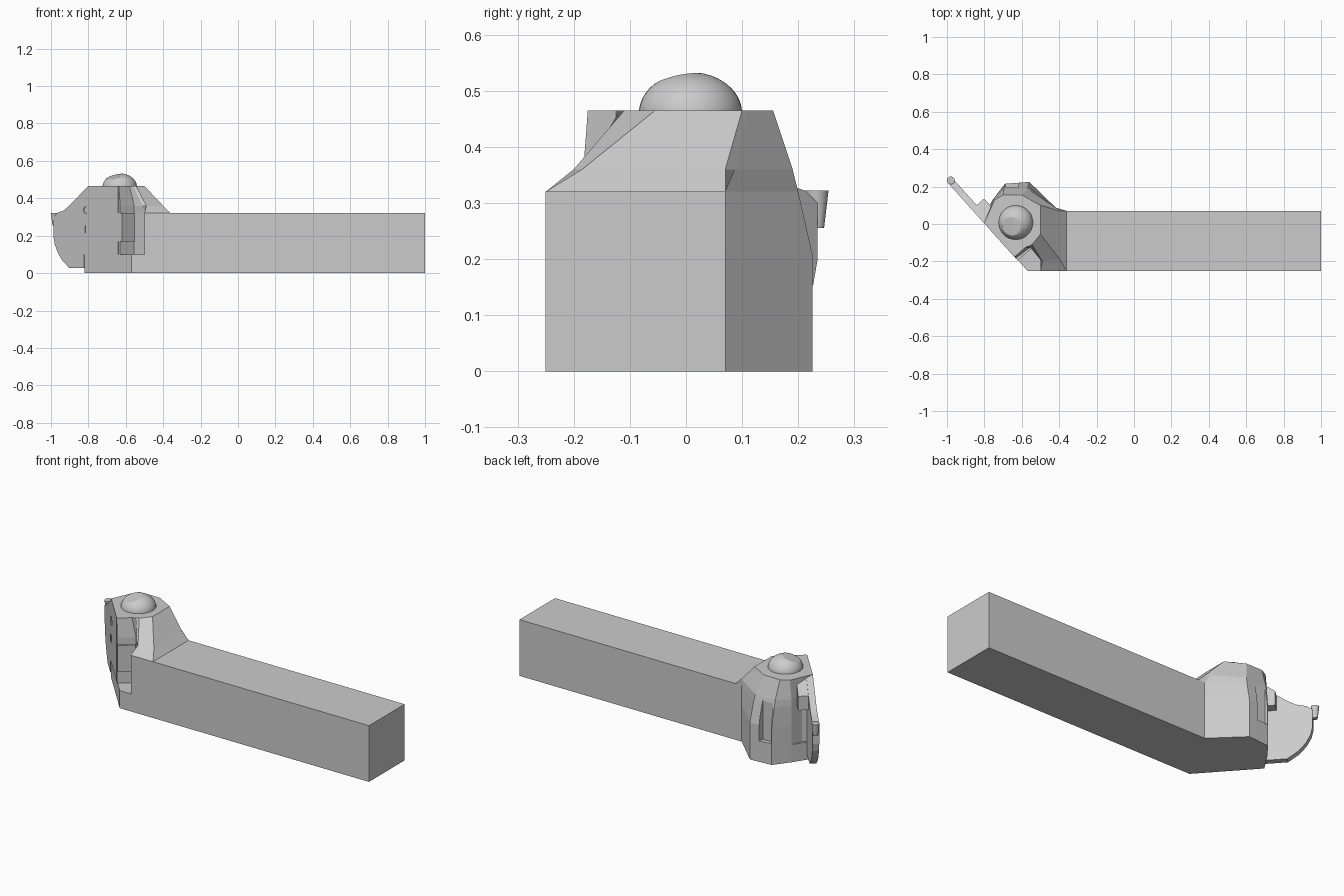
import bpy, bmesh, math
from mathutils import Vector

if "Cube" in bpy.data.objects:
    bpy.data.objects.remove(bpy.data.objects["Cube"])

steel = bpy.data.materials.new("satin steel")
steel.diffuse_color = (0.6, 0.6, 0.6, 1)
steel.use_nodes = True
steel.node_tree.nodes["Principled BSDF"].inputs["Base Color"].default_value = steel.diffuse_color


def finish(name, bm):
    bmesh.ops.recalc_face_normals(bm, faces=bm.faces)
    me = bpy.data.meshes.new(name)
    bm.to_mesh(me)
    bm.free()
    ob = bpy.data.objects.new(name, me)
    bpy.context.collection.objects.link(ob)
    me.materials.append(steel)
    return ob


def loft(name, rings):
    """Closed solid through rings of equal point count."""
    bm = bmesh.new()
    vs = [[bm.verts.new(p) for p in r] for r in rings]
    n = len(vs[0])
    for a, b in zip(vs, vs[1:]):
        for i in range(n):
            bm.faces.new((a[i], a[(i + 1) % n], b[(i + 1) % n], b[i]))
    bm.faces.new(vs[0][::-1])
    bm.faces.new(vs[-1])
    return finish(name, bm)


def prism(name, pts, z0, z1):
    return loft(name, [[(x, y, z) for x, y in pts] for z in (z0, z1)])


def on_blade(x, z, t):
    """Point on the slanted front plane at x and z, pushed inward by t."""
    return Vector((x + 0.745 * t, 0.23 - 1.116 * (x + 1) + 0.667 * t, z))


def plate(name, profile, t0, t1):
    return loft(name, [[on_blade(x, z, t) for x, z in profile] for t in (t0, t1)])


def cut(target, cutter):
    m = target.modifiers.new("cut", 'BOOLEAN')
    m.operation = 'DIFFERENCE'
    m.solver = 'EXACT'
    m.object = cutter
    cutter.hide_render = True
    cutter.hide_viewport = True


def smooth(ob, angle):
    bpy.ops.object.select_all(action='DESELECT')
    ob.select_set(True)
    bpy.context.view_layer.objects.active = ob
    bpy.ops.object.shade_smooth_by_angle(angle=math.radians(angle))


# square shank
prism("shank", [(-0.37, -0.25), (1, -0.25), (1, 0.07), (-0.37, 0.07)], 0, 0.32)

# foot of the head
prism("head_foot", [(-0.57, -0.25), (-0.36, -0.25), (-0.36, 0.07), (-0.40, 0.07),
                    (-0.56, 0.225), (-0.69, 0.215), (-0.755, 0.13), (-0.82, 0.03)], 0, 0.1)

# head with clamp notch at the front corner, tapering to a flat top
mid = [(-0.80, 0.007), (-0.63, -0.183), (-0.555, -0.125), (-0.50, -0.185),
       (-0.50, -0.25), (-0.36, -0.25), (-0.36, 0.07), (-0.40, 0.07),
       (-0.56, 0.225), (-0.69, 0.215), (-0.755, 0.13)]
shoulder = mid[:8] + [(-0.565, 0.20), (-0.695, 0.20), mid[10]]
flare = mid[:3] + [(-0.51, -0.18), (-0.49, -0.20), (-0.40, -0.185), (-0.40, 0.07),
                   (-0.42, 0.088), (-0.57, 0.19), (-0.695, 0.19), mid[10]]
top = [(-0.80, 0.007), (-0.637, -0.175), (-0.58, -0.125), (-0.56, -0.118),
       (-0.545, -0.11), (-0.50, -0.055), (-0.50, 0.10), (-0.52, 0.11),
       (-0.60, 0.155), (-0.70, 0.155), (-0.745, 0.13)]
levels = [(mid, 0.1), (mid, 0.21), (shoulder, 0.32), (flare, 0.36), (top, 0.465)]
head = loft("head", [[(x, y, z) for x, y in r] for r, z in levels])

# recess in the back of the head
cut(head, prism("recess_cutter", [(-0.69, 0.3), (-0.685, 0.195), (-0.62, 0.195), (-0.60, 0.3)],
                0.12, 0.36))

# blade with a rounded lower edge
arc = [(-0.985, 0.20), (-0.978, 0.155), (-0.962, 0.11), (-0.938, 0.068), (-0.90, 0.028)]
blade = plate("blade", [(-0.93, 0.335), (-0.90, 0.36), (-0.80, 0.465), (-0.64, 0.465),
                        (-0.64, 0.1), (-0.82, 0.1), (-0.82, 0.028)] + arc[::-1]
              + [(-0.985, 0.30), (-0.965, 0.322)], -0.003, 0.032)

# thicker support behind the blade
plate("blade_support", [(-0.865, 0.31), (-0.865, 0.39), (-0.80, 0.463), (-0.70, 0.463),
                        (-0.70, 0.1), (-0.82, 0.1), (-0.82, 0.31)], 0.0, 0.085)

# keyhole and small slot in the blade
ring = [(-0.80 + 0.024 * math.cos(a), 0.337 + 0.022 * math.sin(a))
        for a in [i * math.tau / 16 for i in range(16)]]
slot = [(-0.815, 0.215), (-0.785, 0.215), (-0.785, 0.255), (-0.815, 0.255)]
for name, pts in (("keyhole_cutter", ring), ("slot_cutter", slot)):
    cut(blade, plate(name, pts, -0.02, 0.02))

# cutting insert at the blade tip, narrower below
def tip_ring(r, z):
    return [(-0.979 + r * math.cos(i * math.tau / 16),
             0.233 + r * math.sin(i * math.tau / 16), z) for i in range(16)]
smooth(loft("insert_tip", [tip_ring(0.013, 0.255), tip_ring(0.021, 0.322)]), 35)

# clamp end showing in the notch
plate("clamp_jaw", [(-0.66, 0.17), (-0.62, 0.17), (-0.62, 0.32), (-0.66, 0.32)], -0.002, 0.09)

# domed screw cap with a slanted facet
bm = bmesh.new()
bmesh.ops.create_uvsphere(bm, u_segments=40, v_segments=24, radius=1)
for v in bm.verts:
    v.co = Vector((-0.632 + 0.092 * v.co.x, 0.008 + 0.092 * v.co.y, 0.46 + 0.073 * v.co.z))
for co, no in (((0, 0, 0.45), (0, 0, -1)), ((-0.66, -0.01, 0.515), (-0.25, -0.22, 1))):
    r = bmesh.ops.bisect_plane(bm, geom=bm.verts[:] + bm.edges[:] + bm.faces[:],
                               plane_co=co, plane_no=no, clear_outer=True)
    bmesh.ops.contextual_create(bm, geom=[e for e in r["geom_cut"]
                                          if isinstance(e, bmesh.types.BMEdge)])
smooth(finish("screw_cap", bm), 25)
